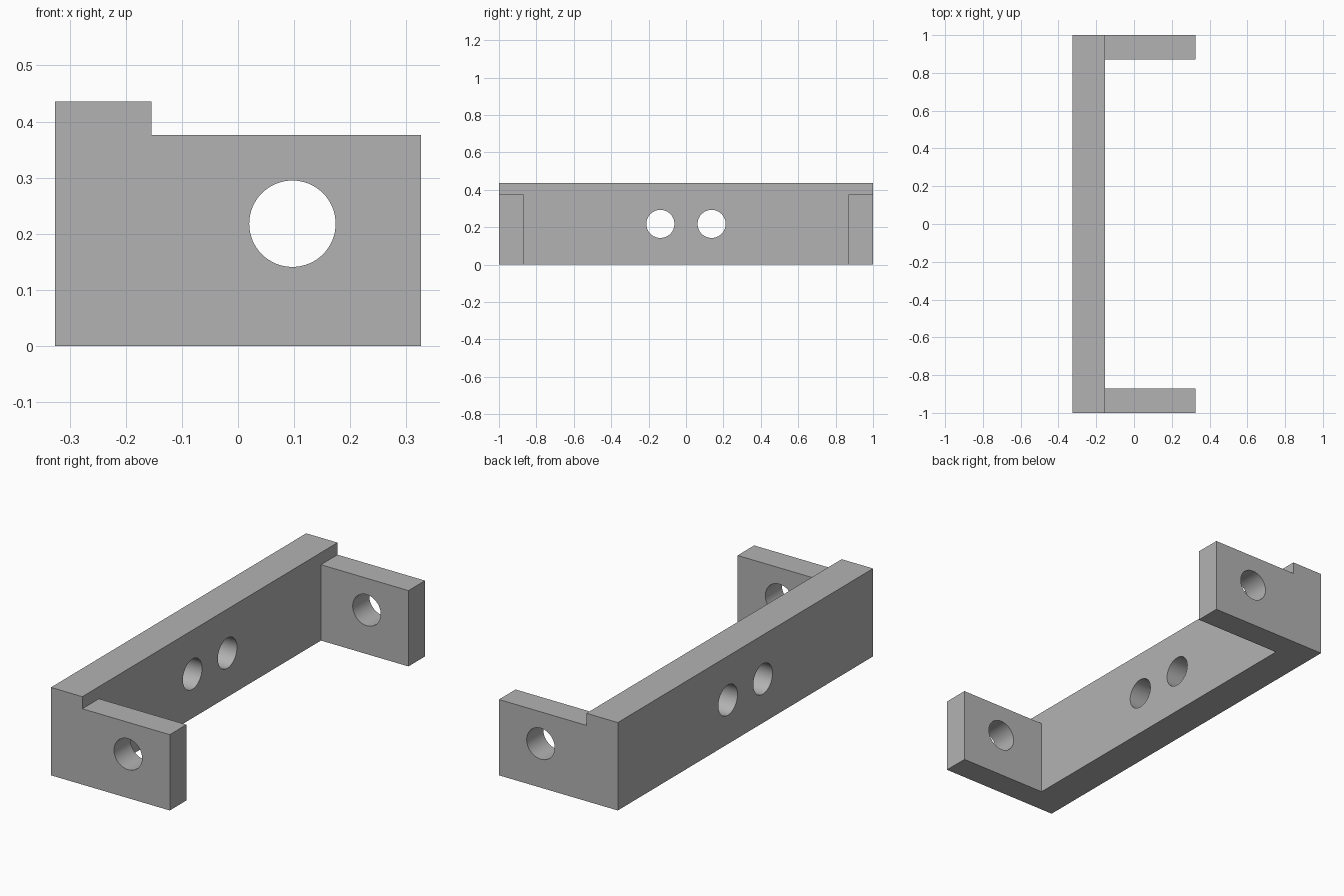
import bpy, bmesh, math

cube = bpy.data.objects.get("Cube")
if cube:
    bpy.data.objects.remove(cube, do_unlink=True)

# Main dimensions
BACK, STEP, TIP = -0.326, -0.154, 0.326
SPINE_TOP, ARM_TOP = 0.436, 0.376
ARM_INNER = 0.87
HOLE_Z = 0.218

grey = bpy.data.materials.new("plain_grey")
grey.use_nodes = True
colour = (0.45, 0.45, 0.45, 1)
grey.diffuse_color = colour
grey.node_tree.nodes["Principled BSDF"].inputs["Base Color"].default_value = colour


def extrude_profile(name, points, half_length):
    """Solid made by sweeping an x-z profile along y."""
    bm = bmesh.new()
    face = bm.faces.new([bm.verts.new((x, -half_length, z)) for x, z in points])
    swept = bmesh.ops.extrude_face_region(bm, geom=[face])["geom"]
    verts = [v for v in swept if isinstance(v, bmesh.types.BMVert)]
    bmesh.ops.translate(bm, vec=(0, 2 * half_length, 0), verts=verts)
    bmesh.ops.recalc_face_normals(bm, faces=bm.faces)
    mesh = bpy.data.meshes.new(name)
    bm.to_mesh(mesh)
    bm.free()
    mesh.materials.append(grey)
    obj = bpy.data.objects.new(name, mesh)
    bpy.context.collection.objects.link(obj)
    return obj


def drill(name, radius, depth, location, rotation):
    bpy.ops.mesh.primitive_cylinder_add(vertices=64, radius=radius, depth=depth,
                                        location=location, rotation=rotation)
    obj = bpy.context.object
    obj.name = name
    obj.data.materials.append(grey)
    return obj


# Stepped block: tall spine with lower arms
bracket = extrude_profile("bracket", [
    (BACK, 0), (TIP, 0), (TIP, ARM_TOP), (STEP, ARM_TOP),
    (STEP, SPINE_TOP), (BACK, SPINE_TOP)], 1)

# Pocket between the arms
cutters = [extrude_profile("pocket_cutter", [
    (STEP, -0.1), (0.5, -0.1), (0.5, 0.6), (STEP, 0.6)], ARM_INNER)]

# Hole through both arms, and a pair through the spine
cutters.append(drill("arm_hole_cutter", 0.077, 2.4, (0.097, 0, HOLE_Z),
                     (math.pi / 2, 0, 0)))
for side, y in (("front", -0.137), ("back", 0.137)):
    cutters.append(drill(side + "_spine_hole_cutter", 0.075, 0.4,
                         ((BACK + STEP) / 2, y, HOLE_Z), (0, math.pi / 2, 0)))

# Cut, then remove the cutters
bpy.ops.object.select_all(action='DESELECT')
bpy.context.view_layer.objects.active = bracket
bracket.select_set(True)
for cutter in cutters:
    mod = bracket.modifiers.new(cutter.name, 'BOOLEAN')
    mod.operation = 'DIFFERENCE'
    mod.solver = 'EXACT'
    mod.object = cutter
    bpy.ops.object.modifier_apply(modifier=mod.name)
    bpy.data.objects.remove(cutter, do_unlink=True)

# Smooth hole walls, crisp edges
bpy.ops.object.shade_smooth_by_angle(angle=math.radians(30))
